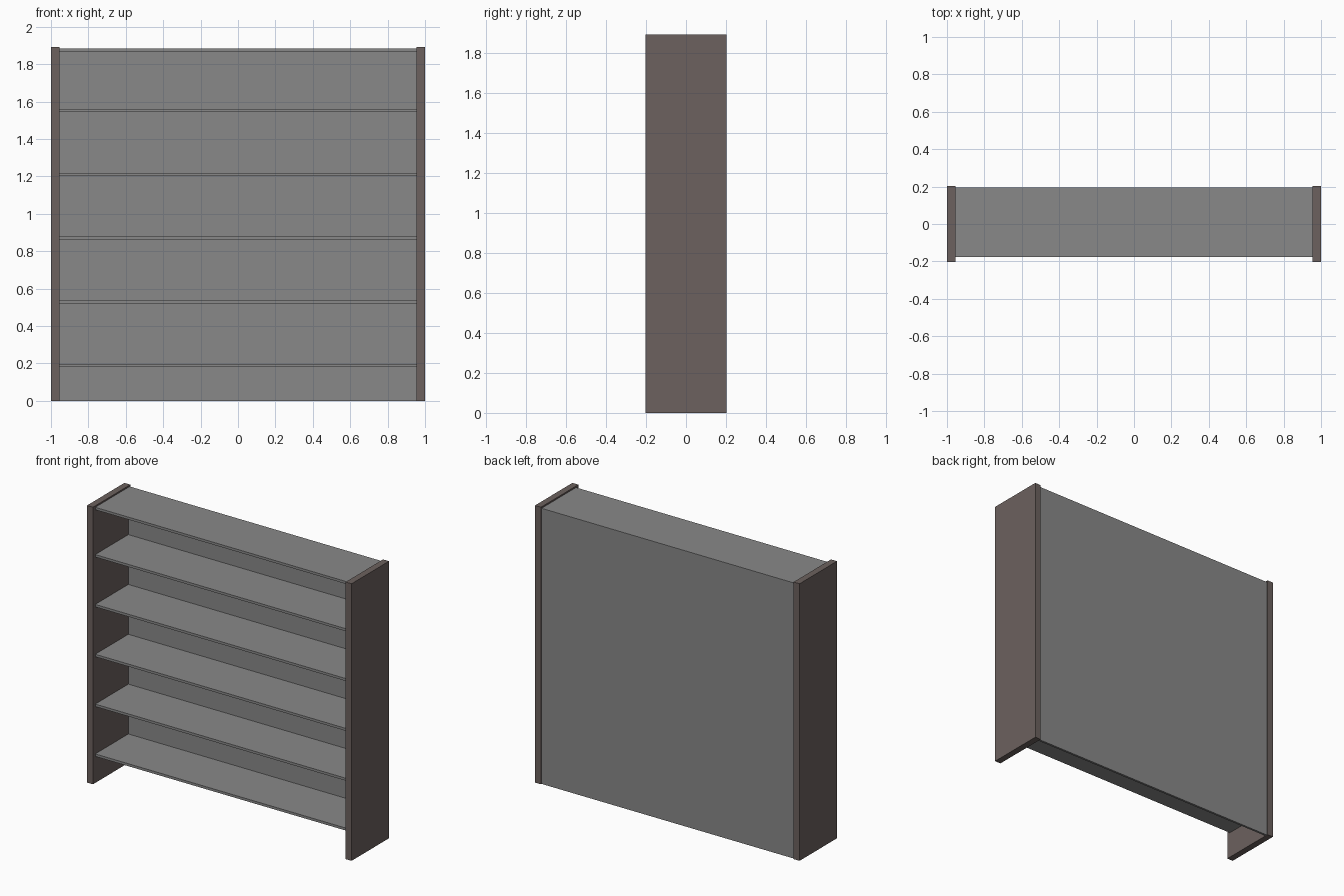
import bpy

if "Cube" in bpy.data.objects:
    bpy.data.objects.remove(bpy.data.objects["Cube"])


def material(name, rgb):
    m = bpy.data.materials.new(name)
    m.diffuse_color = (*rgb, 1.0)
    m.use_nodes = True
    m.node_tree.nodes["Principled BSDF"].inputs["Base Color"].default_value = m.diffuse_color
    return m


GREY = material("grey board", (0.25, 0.25, 0.25))
BROWN = material("dark brown wood", (0.15, 0.12, 0.112))


def box(name, lo, hi, mat):
    """Axis-aligned board between two corners."""
    bpy.ops.mesh.primitive_cube_add(size=1, location=[(a + b) / 2 for a, b in zip(lo, hi)])
    ob = bpy.context.object
    ob.name = name
    ob.scale = [b - a for a, b in zip(lo, hi)]
    bpy.ops.object.transform_apply(location=False, rotation=False, scale=True)
    ob.data.materials.append(mat)
    return ob


HEIGHT, INNER, TOP = 1.893, 0.955, 1.883
BACK, PANEL, FRONT = 0.195, 0.180, -0.177

# Upright side panels
box("left_side", (-1, -0.202, 0), (-INNER, 0.202, HEIGHT), BROWN)
box("right_side", (INNER, -0.202, 0), (1, 0.202, HEIGHT), BROWN)

# Back panel
box("back_panel", (-INNER, PANEL, 0), (INNER, BACK, TOP), GREY)

# Five evenly spaced shelves and the top board
for i in range(5):
    z = 0.198 + i * 0.3405
    box(f"shelf_{i + 1}", (-INNER, FRONT, z - 0.017), (INNER, PANEL, z), GREY)
box("top_board", (-INNER, FRONT, TOP - 0.017), (INNER, PANEL, TOP), GREY)
